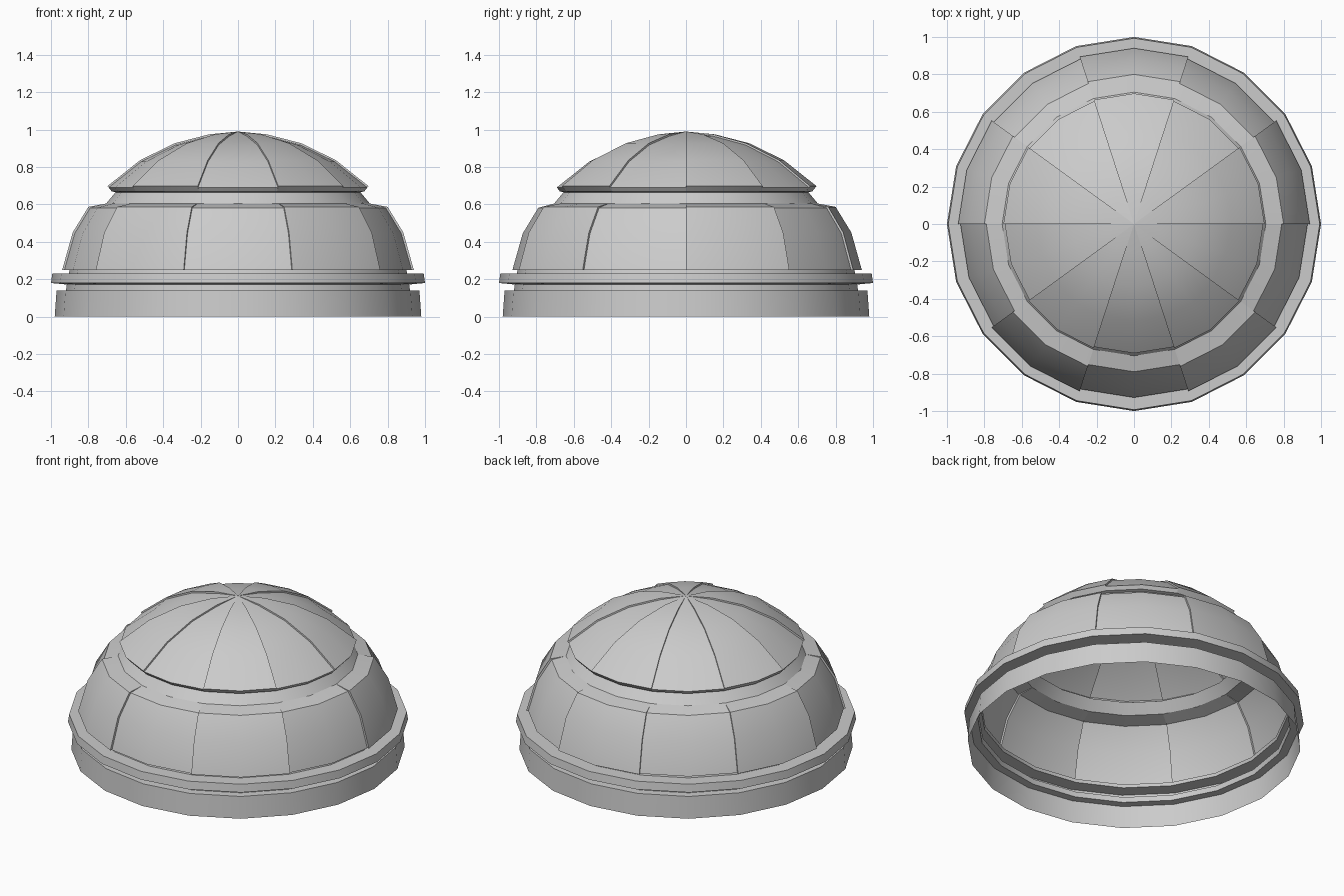
import bpy, bmesh
from math import cos, sin, radians

if "Cube" in bpy.data.objects:
    bpy.data.objects.remove(bpy.data.objects["Cube"])

STEP = 18  # 20 sided throughout


def loft(name, low, high=None):
    """Revolve a profile; with two profiles, 36 degree sectors alternate high/low with step walls."""
    bm = bmesh.new()
    cols = []
    if high is None:
        cols = [(a, low) for a in range(0, 360, STEP)]
    else:
        for s in range(10):
            prof = high if s % 2 == 0 else low
            cols += [(s * 36 + k * STEP, prof) for k in range(3)]
    grid = [[bm.verts.new((r * cos(radians(a)), r * sin(radians(a)), z)) for r, z in prof]
            for a, prof in cols]
    for i, c in enumerate(grid):
        d = grid[(i + 1) % len(grid)]
        for j in range(len(c) - 1):
            bm.faces.new((c[j], d[j], d[j + 1], c[j + 1]))
    bmesh.ops.remove_doubles(bm, verts=bm.verts, dist=0.0005)
    me = bpy.data.meshes.new(name)
    bm.to_mesh(me)
    bm.free()
    ob = bpy.data.objects.new(name, me)
    bpy.context.collection.objects.link(ob)
    bpy.ops.object.select_all(action='DESELECT')
    ob.select_set(True)
    bpy.context.view_layer.objects.active = ob
    bpy.ops.object.shade_smooth_by_angle(angle=radians(30))
    return ob


# Base band, groove and projecting flange
loft("base_ring", [(0.98, 0), (0.97, 0.14), (0.92, 0.14), (0.915, 0.172), (1.0, 0.18),
                   (0.993, 0.23), (0.905, 0.23), (0.90, 0.25)])

# Lower dome: alternating raised panels, shoulder and neck
shoulder = [(0.705, 0.605), (0.655, 0.665)]
loft("lower_dome",
     [(0.90, 0.25), (0.928, 0.25), (0.873, 0.445), (0.79, 0.582)] + shoulder,
     [(0.90, 0.25), (0.940, 0.25), (0.884, 0.450), (0.80, 0.587)] + shoulder)

# Upper cap with overhanging lip, alternating raised panels (spherical)


def cap(radius):
    arc = [(radius * cos(radians(t)), radius * sin(radians(t))) for t in (45, 58, 70, 81)]
    return [(0.655, 0.665), (0.675, 0.67)] + arc + [(0, 0.99)]


loft("upper_cap", cap(0.977), cap(0.987))
